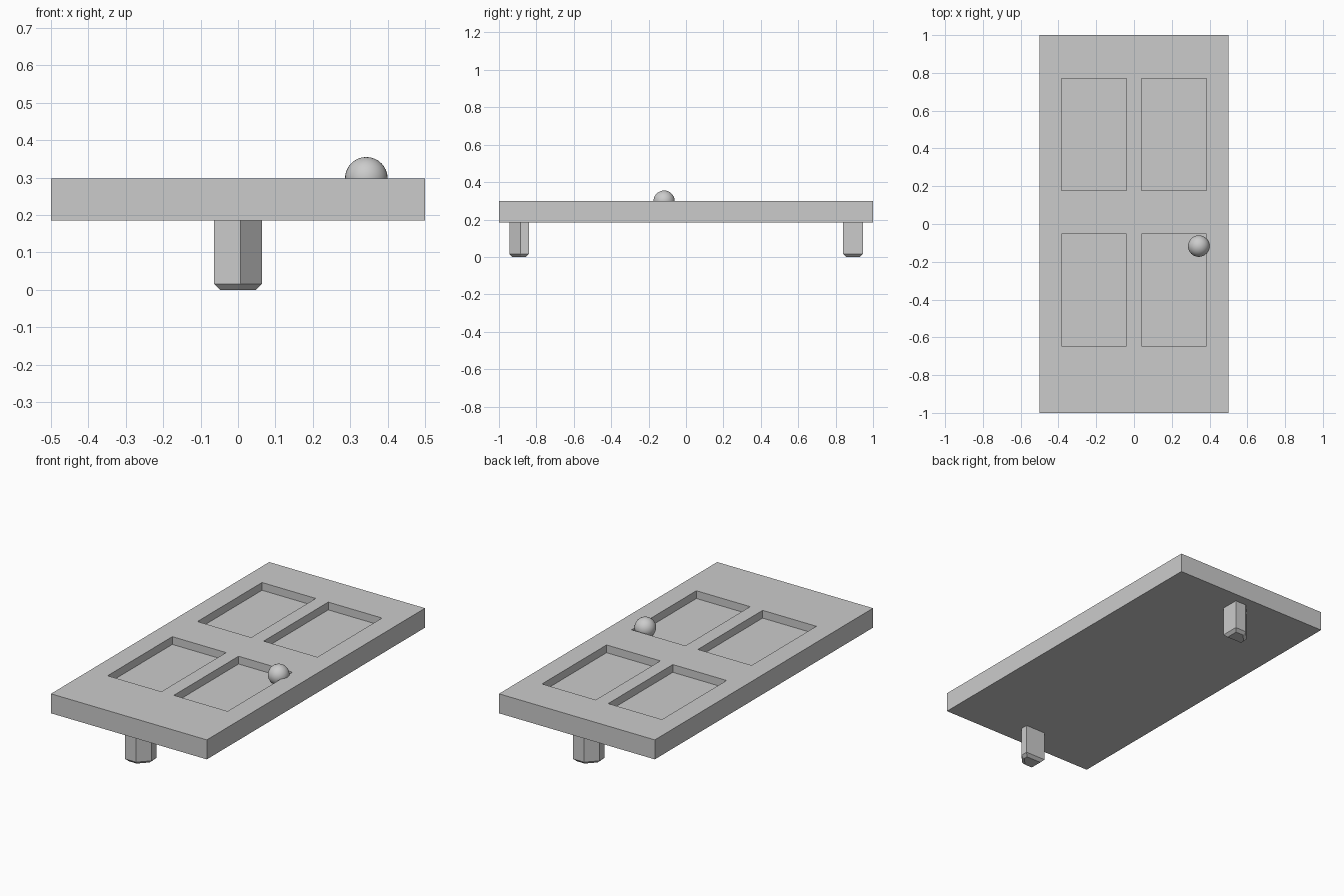
import bpy
import bmesh
import math
from mathutils import Vector, Matrix

default = bpy.data.objects.get("Cube")
if default:
    bpy.data.objects.remove(default, do_unlink=True)

# Single plain grey
grey = bpy.data.materials.new("plain_grey")
grey.use_nodes = True
colour = (0.6, 0.6, 0.6, 1.0)
grey.diffuse_color = colour
grey.node_tree.nodes["Principled BSDF"].inputs["Base Color"].default_value = colour

SLAB_BOTTOM, SLAB_TOP = 0.185, 0.298


def add_object(name, bm):
    bmesh.ops.recalc_face_normals(bm, faces=bm.faces)
    mesh = bpy.data.meshes.new(name)
    bm.to_mesh(mesh)
    bm.free()
    mesh.materials.append(grey)
    obj = bpy.data.objects.new(name, mesh)
    bpy.context.collection.objects.link(obj)
    return obj


# Door slab: cut the box along the panel borders, then sink the panels
panel_x = [(-0.385, -0.04), (0.04, 0.385)]
panel_y = [(-0.645, -0.052), (0.178, 0.77)]
bm = bmesh.new()
size = Matrix.Diagonal((1, 2, SLAB_TOP - SLAB_BOTTOM, 1))
middle = Matrix.Translation((0, 0, (SLAB_TOP + SLAB_BOTTOM) / 2))
bmesh.ops.create_cube(bm, size=1, matrix=middle @ size)
for axis, spans in ((Vector((1, 0, 0)), panel_x), (Vector((0, 1, 0)), panel_y)):
    for cut in (edge for span in spans for edge in span):
        bmesh.ops.bisect_plane(bm, geom=bm.verts[:] + bm.edges[:] + bm.faces[:],
                               plane_co=axis * cut, plane_no=axis)
bm.normal_update()


def in_span(value, spans):
    return any(low < value < high for low, high in spans)


panels = []
for face in bm.faces:
    centre = face.calc_center_median()
    if face.normal.z > 0.9 and in_span(centre.x, panel_x) and in_span(centre.y, panel_y):
        panels.append(face)
bmesh.ops.inset_individual(bm, faces=panels, thickness=0, depth=-0.045)
add_object("door_slab", bm)


# Legs: box with one clipped corner and a bevelled foot
def add_leg(name, turn):
    bm = bmesh.new()
    outline = [(-0.064, -0.945), (0.007, -0.945), (0.064, -0.885),
               (0.064, -0.84), (-0.064, -0.84)]
    top = bm.faces.new([bm.verts.new((x, y, SLAB_BOTTOM)) for x, y in outline])
    sides = bmesh.ops.extrude_face_region(bm, geom=[top], use_keep_orig=True)
    foot = [g for g in sides["geom"] if isinstance(g, bmesh.types.BMFace)][0]
    for vert in foot.verts:
        vert.co.z = 0
    bmesh.ops.recalc_face_normals(bm, faces=bm.faces)
    bmesh.ops.bevel(bm, geom=foot.edges[:], offset=0.016, segments=1,
                    affect='EDGES', profile=0.5)
    bmesh.ops.rotate(bm, verts=bm.verts, cent=(0, 0, 0),
                     matrix=Matrix.Rotation(turn, 3, 'Z'))
    add_object(name, bm)


add_leg("front_leg", 0)
add_leg("back_leg", math.pi)

# Round knob
bm = bmesh.new()
bmesh.ops.create_uvsphere(bm, u_segments=32, v_segments=16, radius=0.057,
                          matrix=Matrix.Translation((0.343, -0.117, SLAB_TOP)))
knob = add_object("knob", bm)
for polygon in knob.data.polygons:
    polygon.use_smooth = True
